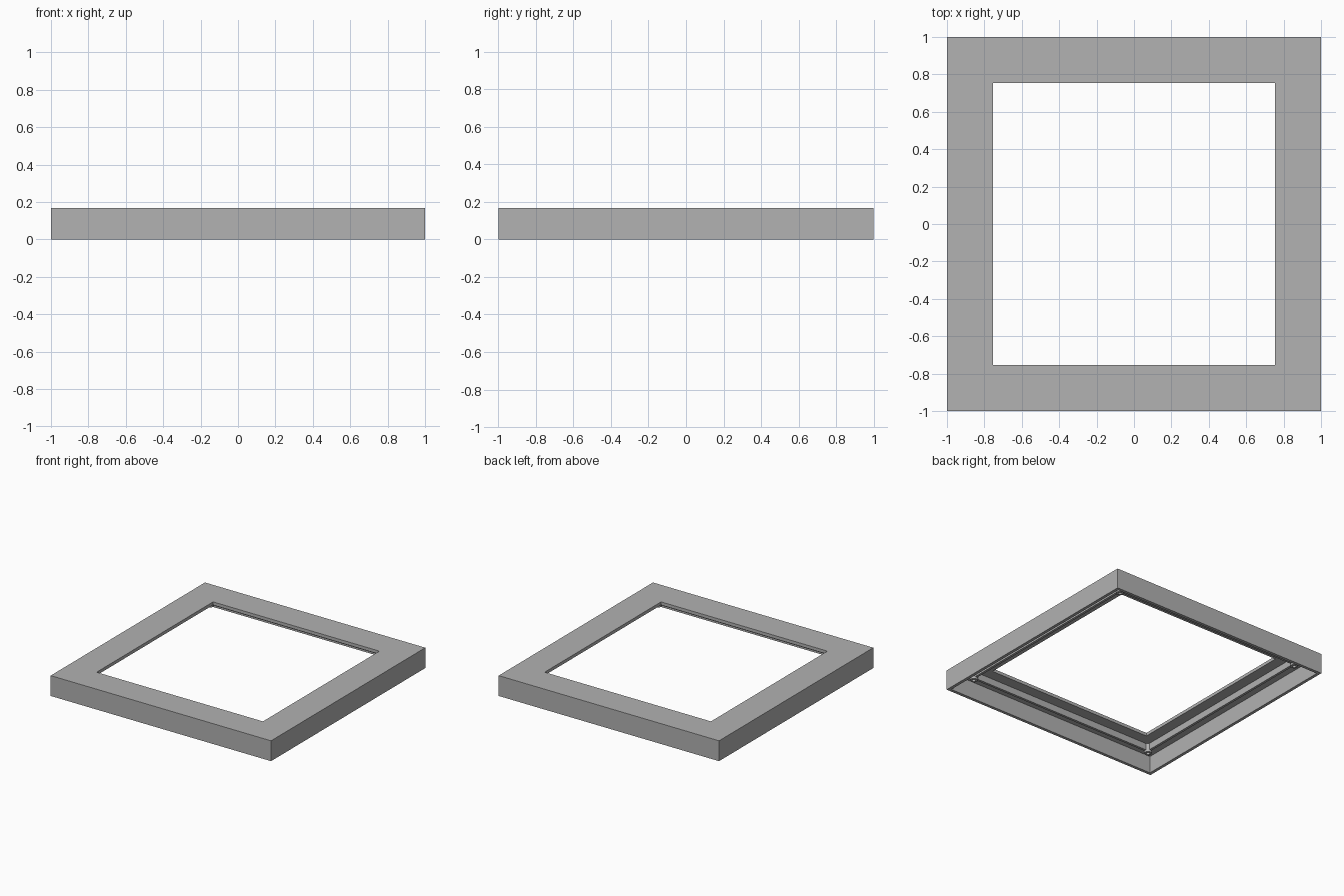
import bpy, bmesh, math
from mathutils import Matrix

cube = bpy.data.objects.get("Cube")
if cube:
    bpy.data.objects.remove(cube, do_unlink=True)

HEIGHT = 0.167      # overall height
UNDER = 0.141       # underside of the top plate
WALL = 0.975        # inner face of the outer skirt
OPENING = 0.755     # half width of the opening
BOSS = 0.855        # screw boss centres
RIB_BOTTOM = 0.087
BOSS_BOTTOM = 0.07

grey = bpy.data.materials.new("plain_grey")
grey.use_nodes = True
colour = (0.445, 0.445, 0.445, 1)
grey.diffuse_color = colour
grey.node_tree.nodes["Principled BSDF"].inputs["Base Color"].default_value = colour


def finish(name, bm):
    bmesh.ops.recalc_face_normals(bm, faces=bm.faces)
    mesh = bpy.data.meshes.new(name)
    bm.to_mesh(mesh)
    bm.free()
    mesh.materials.append(grey)
    obj = bpy.data.objects.new(name, mesh)
    bpy.context.collection.objects.link(obj)
    return obj


def ring(name, profile, sides, centre=(0, 0), turn=0.0):
    """Sweep a closed (radius, z) profile around a vertical axis."""
    bm = bmesh.new()
    loops = []
    for i in range(sides):
        a = turn + math.tau * i / sides
        loops.append([bm.verts.new((centre[0] + r * math.cos(a),
                                    centre[1] + r * math.sin(a), z))
                      for r, z in profile])
    n = len(profile)
    for i in range(sides):
        here, after = loops[i], loops[(i + 1) % sides]
        for j in range(n):
            k = (j + 1) % n
            bm.faces.new((here[j], after[j], after[k], here[k]))
    return finish(name, bm)


# Square frame: top plate with a skirt hanging from its outer edge
section = [(1, 0), (1, HEIGHT), (OPENING, HEIGHT),
           (OPENING, UNDER), (WALL, UNDER), (WALL, 0)]
root2 = math.sqrt(2)
ring("frame_shell", [(r * root2, z) for r, z in section], 4, turn=math.pi / 4)

# Stiffening ribs running between the screw bosses
for i, side in enumerate(("left", "back", "right", "front")):
    bm = bmesh.new()
    bmesh.ops.create_cube(bm, size=1)
    bm.transform(Matrix.Rotation(i * math.pi / 2, 4, "Z")
                 @ Matrix.Translation((BOSS, 0, (RIB_BOTTOM + UNDER) / 2))
                 @ Matrix.Diagonal((0.02, 2 * (BOSS - 0.025), UNDER - RIB_BOTTOM, 1)))
    finish(side + "_rib", bm)

# Hollow screw bosses at the corners
boss = [(0.03, UNDER), (0.03, BOSS_BOTTOM), (0.014, BOSS_BOTTOM), (0.014, UNDER)]
for sx, x_name in ((1, "left"), (-1, "right")):
    for sy, y_name in ((-1, "front"), (1, "back")):
        obj = ring(y_name + "_" + x_name + "_boss", boss, 24, (sx * BOSS, sy * BOSS))
        bpy.ops.object.select_all(action="DESELECT")
        obj.select_set(True)
        bpy.context.view_layer.objects.active = obj
        bpy.ops.object.shade_smooth_by_angle()
